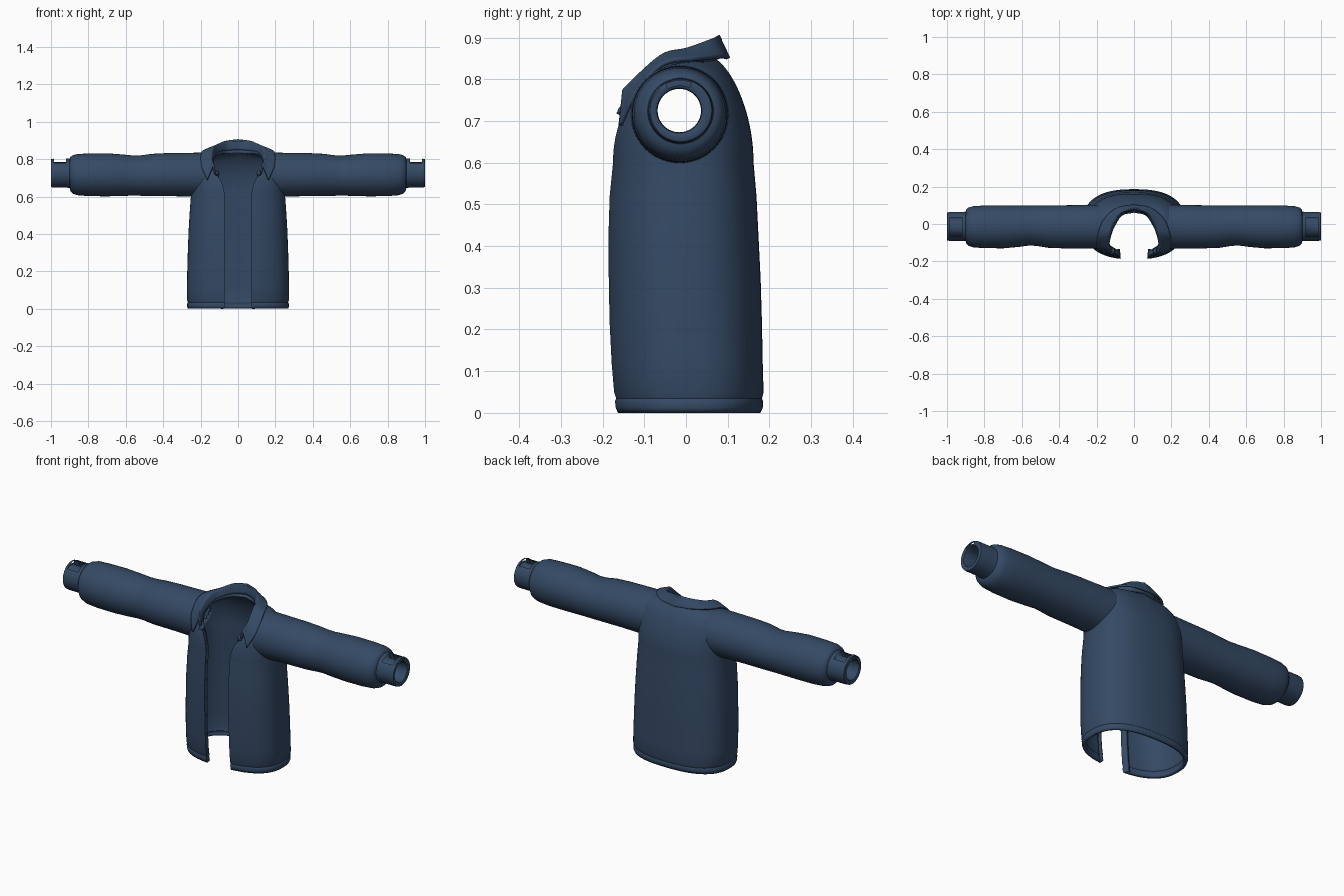
import bpy, bmesh, math
from mathutils import Vector
from mathutils.bvhtree import BVHTree

if "Cube" in bpy.data.objects:
    bpy.data.objects.remove(bpy.data.objects["Cube"])

mat = bpy.data.materials.new("navy_cloth")
mat.diffuse_color = (0.035, 0.068, 0.13, 1)
mat.use_nodes = True
mat.node_tree.nodes["Principled BSDF"].inputs["Base Color"].default_value = mat.diffuse_color


def curve(pts, t):
    """Smooth curve through points, t from 0 to 1."""
    p = [Vector(q) for q in pts]
    n = len(p) - 1
    i = min(int(t * n), n - 1)
    f = t * n - i
    a = p[i - 1] if i else 2 * p[0] - p[1]
    d = p[i + 2] if i + 2 <= n else 2 * p[n] - p[n - 1]
    b, c = p[i], p[i + 1]
    return 0.5 * (2 * b + (c - a) * f + (2 * a - 5 * b + 4 * c - d) * f * f
                  + (3 * b - a - 3 * c + d) * f ** 3)


def loft(rows, closed=False):
    bm = bmesh.new()
    vs = [[bm.verts.new(p) for p in r] for r in rows]
    n = len(rows[0])
    for r, s in zip(vs, vs[1:]):
        for j in range(n if closed else n - 1):
            k = (j + 1) % n
            bm.faces.new((r[j], r[k], s[k], s[j]))
    return bm


def finish(bm, name, thickness=0, offset=-1):
    me = bpy.data.meshes.new(name)
    bm.to_mesh(me)
    bm.free()
    ob = bpy.data.objects.new(name, me)
    bpy.context.collection.objects.link(ob)
    me.materials.append(mat)
    m = ob.modifiers.new("mirror", 'MIRROR')
    m.merge_threshold = 0.0005
    if thickness:
        s = ob.modifiers.new("cloth", 'SOLIDIFY')
        s.thickness, s.offset = thickness, offset
    bpy.ops.object.select_all(action='DESELECT')
    ob.select_set(True)
    bpy.context.view_layer.objects.active = ob
    bpy.ops.object.shade_smooth_by_angle(angle=math.radians(40))
    return ob


def remove_faces(bm, test):
    bmesh.ops.delete(bm, geom=[f for f in bm.faces if test(f.calc_center_median())],
                     context='FACES')


# neckline and collar lines, from front opening to centre back
neck = [(.118, -.148, .725), (.130, -.105, .785), (.118, -.05, .825),
        (.098, -.005, .84), (.06, .05, .845), (0, .07, .85)]
fold = [(.130, -.152, .775), (.140, -.115, .812), (.130, -.055, .86),
        (.112, .0, .874), (.066, .058, .895), (0, .078, .905)]
leaf = [(.166, -.162, .690), (.196, -.125, .765), (.195, -.06, .838),
        (.162, .025, .853), (.09, .088, .856), (0, .106, .852)]

# torso: right half, level rings up to the chest then curved up to the neck
N, E = 56, 2.5
levels = [(0, .268, -.166, .178), (.012, .272, -.171, .184), (.028, .272, -.173, .185),
          (.034, .268, -.170, .182), (.05, .273, -.175, .186), (.12, .273, -.181, .184),
          (.22, .271, -.186, .182), (.32, .268, -.188, .179), (.42, .264, -.189, .174),
          (.52, .258, -.186, .169), (.60, .252, -.178, .162)]


def ring(z, a, yf, yb):
    start = -math.acos((.072 / a) ** (E / 2))
    pts = []
    for j in range(N + 1):
        ph = start + (math.pi / 2 - start) * j / N
        c, s = max(0, math.cos(ph)), math.sin(ph)
        x = a * c ** (2 / E) if j < N else 0
        y = (yf + yb) / 2 + (yb - yf) / 2 * math.copysign(abs(s) ** (2 / E), s)
        pts.append(Vector((x, y, z)))
    return pts


rows = [ring(*l) for l in levels]
chest = rows[-1]
STEPS = 24
for i in range(1, STEPS + 1):
    t = i / STEPS
    row = []
    for j, p0 in enumerate(chest):
        u = j / N
        p3 = curve(neck, u)
        side = math.sin(math.pi * u) ** 2
        p1 = p0.copy()
        p1.z += (p3.z - p0.z) * (.45 + .27 * side)
        p2 = p3.lerp(p0, .5 + .33 * side)
        p2.z = p3.z - .03 + .055 * side
        row.append((1 - t) ** 3 * p0 + 3 * t * (1 - t) ** 2 * p1
                   + 3 * t * t * (1 - t) * p2 + t ** 3 * p3)
    rows.append(row)
# front edge turned inwards as a facing
for r in rows:
    r.insert(0, r[0] + Vector((.004, .03, 0)))
bm = loft(rows)
bvh = BVHTree.FromBMesh(bm)
remove_faces(bm, lambda c: c.x > .1 and math.hypot(c.y + .015, c.z - .715) < .092)
finish(bm, "jacket_body", .016)

# collar: stand, fold and turned-down leaf
rows = []
for i in range(15):
    row = []
    for j in range(41):
        n, f, l = (curve(k, j / 40) for k in (neck, fold, leaf))
        mid = f.lerp(l, .35) + Vector((0, 0, .004))
        row.append(curve([n, f, mid, l], i / 14))
    rows.append(row)
finish(loft(rows), "collar", .01, 1)

# sleeve: outer cloth, cuff, then lining back to the armhole (x, radius, y, z)
profile = [(0, .118, -.015, .717), (.30, .116, -.015, .717), (.38, .115, -.015, .717),
           (.46, .113, -.014, .715), (.52, .108, -.009, .712), (.56, .107, -.008, .712),
           (.62, .111, -.012, .714), (.70, .115, -.015, .716), (.80, .114, -.015, .716),
           (.86, .110, -.015, .717), (.885, .102, -.014, .718), (.897, .090, -.013, .721),
           (.90, .079, -.013, .724), (.92, .077, -.013, .725), (.985, .077, -.013, .725),
           (.998, .075, -.013, .725), (1, .072, -.014, .725), (1, .060, -.015, .725),
           (.997, .054, -.016, .725), (.985, .052, -.016, .725), (.91, .053, -.016, .725),
           (.89, .075, -.015, .72), (.86, .098, -.015, .717), (.56, .097, -.010, .712),
           (.30, .103, -.015, .717), (0, .103, -.015, .717)]
rows = []
for x, r, cy, cz in profile:
    row = []
    for k in range(64):
        a = 2 * math.pi * k / 64
        y, z = cy + r * math.cos(a), cz + r * math.sin(a)
        px = x
        if x == 0:  # seat the armhole seam on the torso surface
            hit = bvh.ray_cast(Vector((1, y, z)), Vector((-1, 0, 0)))[0]
            px = (max(hit.x, .15) if hit else .16) - (.004 if r > .11 else .016)
        row.append((px, y, z))
    rows.append(row)
bm = loft(rows, True)


def cuff_slot(c):
    r = math.hypot(c.y + .014, c.z - .725)
    tilt = abs(math.atan2(c.y + .017, c.z - .725))
    return (.92 < c.x < .985 and r > .07 and tilt < .7) or \
           (c.x > .9995 and r > .058 and tilt < .45)


remove_faces(bm, cuff_slot)
bmesh.ops.recalc_face_normals(bm, faces=bm.faces[:])
finish(bm, "sleeves")
